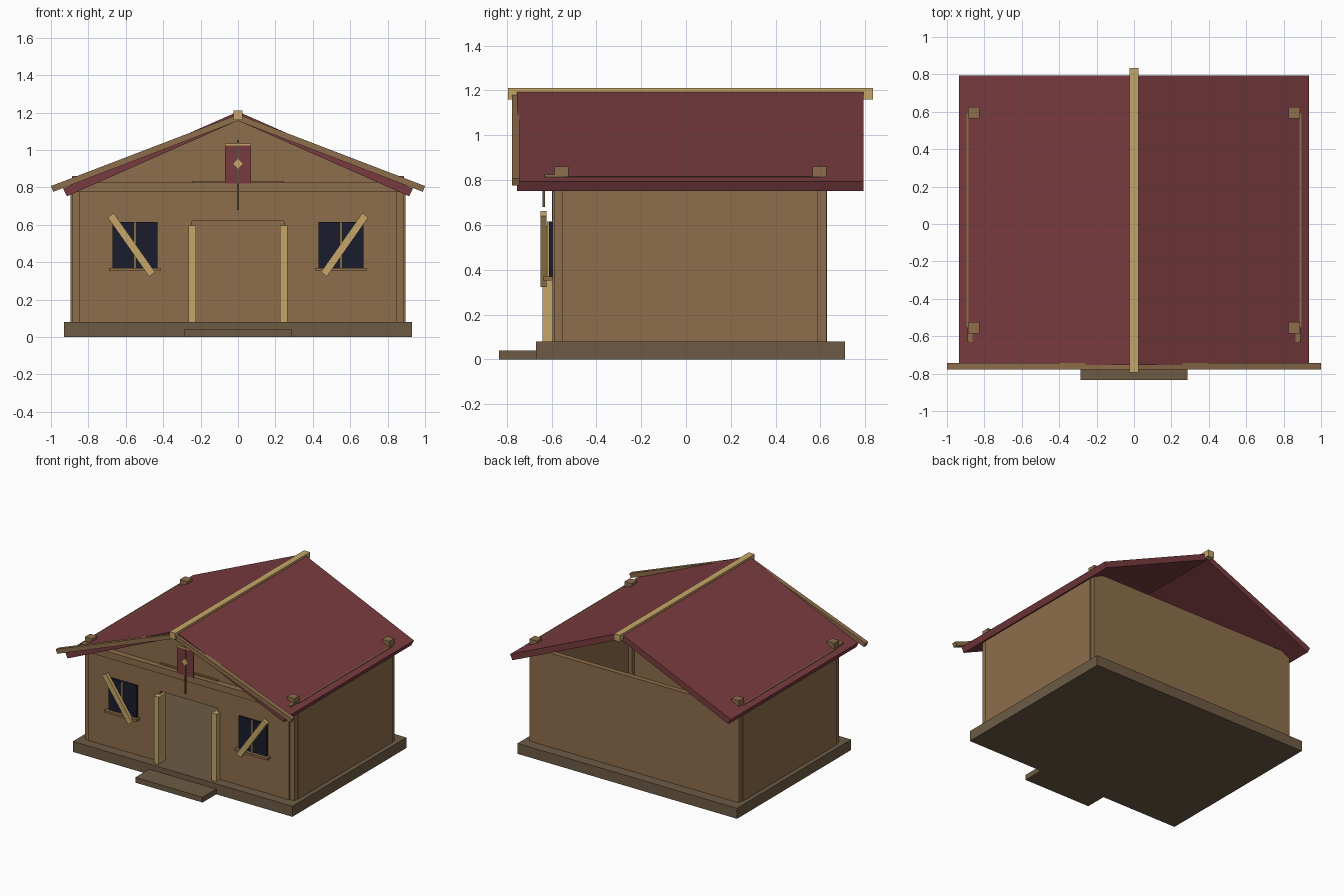
import bpy, bmesh
from math import radians, atan2, hypot
from mathutils import Matrix

if "Cube" in bpy.data.objects:
    bpy.data.objects.remove(bpy.data.objects["Cube"])


def material(name, rgb):
    m = bpy.data.materials.new(name)
    m.diffuse_color = (*rgb, 1)
    m.use_nodes = True
    m.node_tree.nodes["Principled BSDF"].inputs["Base Color"].default_value = m.diffuse_color
    return m


WOOD = material("wood", (0.27, 0.155, 0.07))
STONE = material("stone", (0.155, 0.105, 0.06))
RED = material("red", (0.19, 0.044, 0.05))
PALE = material("pale_wood", (0.56, 0.38, 0.14))
GLASS = material("dark_glass", (0.01, 0.012, 0.025))
IRON = material("dark_wood", (0.13, 0.085, 0.04))


def add(name, bm, mat):
    bmesh.ops.recalc_face_normals(bm, faces=bm.faces)
    me = bpy.data.meshes.new(name)
    bm.to_mesh(me)
    bm.free()
    me.materials.append(mat)
    ob = bpy.data.objects.new(name, me)
    bpy.context.collection.objects.link(ob)
    return ob


def box(name, x, y, z, mat, tilt=0):
    """Box from (min, max) ranges, optionally tilted about the y axis."""
    bm = bmesh.new()
    bmesh.ops.create_cube(bm, size=1)
    size = [r[1] - r[0] for r in (x, y, z)]
    bmesh.ops.scale(bm, vec=size, verts=bm.verts)
    ob = add(name, bm, mat)
    ob.location = [(r[0] + r[1]) / 2 for r in (x, y, z)]
    ob.rotation_euler.y = radians(tilt)
    return ob


def prism(name, profile, y, mat):
    """Extrude an xz profile along y."""
    bm = bmesh.new()
    face = bm.faces.new([bm.verts.new((px, y[0], pz)) for px, pz in profile])
    new = bmesh.ops.extrude_face_region(bm, geom=[face])["geom"]
    verts = [v for v in new if isinstance(v, bmesh.types.BMVert)]
    bmesh.ops.translate(bm, vec=(0, y[1] - y[0], 0), verts=verts)
    return add(name, bm, mat)


def span(s, a, b):
    """Range on the chosen side of x = 0."""
    return tuple(sorted((s * a, s * b)))


# Base and step
box("foundation", (-0.93, 0.93), (-0.67, 0.71), (0, 0.08), STONE)
box("front_step", (-0.285, 0.285), (-0.835, -0.67), (0, 0.04), STONE)

# Walls around an open doorway
box("back_wall", (-0.85, 0.85), (0.59, 0.63), (0.08, 0.8), WOOD)
box("door_header", (-0.245, 0.245), (-0.597, -0.555), (0.62, 0.835), WOOD)
box("front_beam", (-0.89, 0.89), (-0.632, -0.557), (0.775, 0.825), WOOD)
prism("front_gable", [(-0.85, 0.79), (0.85, 0.79), (0, 1.16)], (-0.585, -0.55), WOOD)

# Ridge beam
box("ridge_beam", (-0.025, 0.025), (-0.795, 0.835), (1.16, 1.21), PALE)

for s, side in ((-1, "left"), (1, "right")):
    box(f"{side}_side_wall", span(s, 0.855, 0.895), (-0.55, 0.59), (0.08, 0.815), WOOD)
    box(f"{side}_front_wall", span(s, 0.245, 0.85), (-0.595, -0.555), (0.08, 0.8), WOOD)
    for y, end in ((-0.555, "front"), (0.595, "back")):
        box(f"{side}_{end}_post", span(s, 0.825, 0.887), (y - 0.031, y + 0.031),
            (0.08, 0.86), WOOD)

    # Door jamb
    box(f"{side}_door_jamb", span(s, 0.225, 0.265), (-0.64, -0.55), (0.08, 0.595), PALE)

    # Roof slab and front barge board
    prism(f"{side}_roof", [(0, 1.205), (s * 0.935, 0.793), (s * 0.915, 0.752), (0, 1.157)],
          (-0.755, 0.793), RED)
    prism(f"{side}_barge_board", [(0, 1.19), (s * 1.0, 0.807), (s * 0.988, 0.776), (0, 1.155)],
          (-0.777, -0.742), WOOD)

    # Window with mullion, sill and a nailed diagonal board
    box(f"{side}_window", span(s, 0.43, 0.67), (-0.611, -0.59), (0.365, 0.615), GLASS)
    box(f"{side}_mullion", span(s, 0.545, 0.555), (-0.62, -0.605), (0.365, 0.615), PALE)
    box(f"{side}_sill", span(s, 0.415, 0.69), (-0.635, -0.59), (0.353, 0.37), WOOD)
    cx = s * 0.57
    box(f"{side}_window_board", (cx - 0.193, cx + 0.193), (-0.65, -0.622),
        (0.473, 0.513), PALE, tilt=-55 * s)

# Hanging banner on the gable
box("banner", (-0.07, 0.07), (-0.638, -0.63), (0.82, 1.03), RED)
box("banner_rod", (-0.07, 0.07), (-0.643, -0.628), (1.025, 1.035), PALE)
box("banner_pole", (-0.005, 0.005), (-0.641, -0.629), (0.68, 1.05), IRON)
box("banner_diamond", (-0.021, 0.021), (-0.647, -0.636), (0.905, 0.947), PALE, tilt=45)
